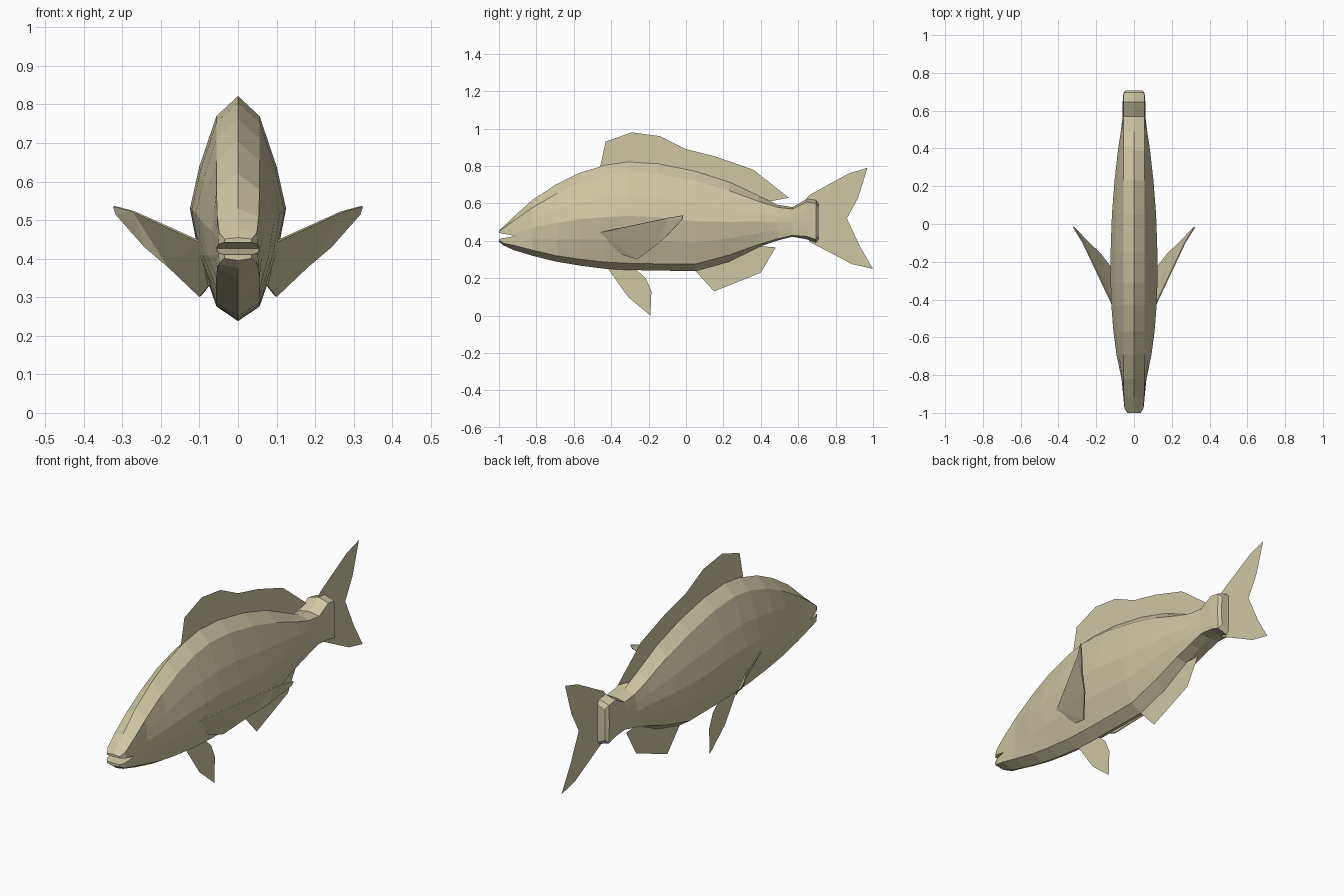
import bpy, bmesh
from mathutils import Vector

cube = bpy.data.objects.get("Cube")
if cube:
    bpy.data.objects.remove(cube, do_unlink=True)

# One khaki material for the whole fish
khaki = bpy.data.materials.new("khaki")
khaki.use_nodes = True
COLOUR = (0.62, 0.57, 0.37, 1.0)
khaki.diffuse_color = COLOUR
bsdf = khaki.node_tree.nodes["Principled BSDF"]
bsdf.inputs["Base Color"].default_value = COLOUR
bsdf.inputs["Roughness"].default_value = 0.8


def make_object(name, bm):
    mesh = bpy.data.meshes.new(name)
    bm.to_mesh(mesh)
    bm.free()
    mesh.materials.append(khaki)
    obj = bpy.data.objects.new(name, mesh)
    bpy.context.collection.objects.link(obj)
    return obj


def sheet(name, points):
    """Flat fin as one thin polygon."""
    bm = bmesh.new()
    bm.faces.new([bm.verts.new(p) for p in points])
    bmesh.ops.triangulate(bm, faces=bm.faces[:])
    return make_object(name, bm)


# Body stations: y, top, bottom, half width, top ridge height, keel height
STATIONS = [
    (-1.00, 0.455, 0.395, 0.036, 0.004, 0.006),
    (-0.975, 0.478, 0.375, 0.051, 0.010, 0.012),
    (-0.92, 0.530, 0.350, 0.056, 0.022, 0.026),
    (-0.82, 0.620, 0.320, 0.066, 0.042, 0.030),
    (-0.69, 0.704, 0.288, 0.093, 0.050, 0.032),
    (-0.57, 0.763, 0.268, 0.109, 0.052, 0.034),
    (-0.43, 0.805, 0.250, 0.120, 0.052, 0.036),
    (-0.31, 0.822, 0.244, 0.124, 0.052, 0.036),
    (-0.15, 0.812, 0.241, 0.124, 0.052, 0.036),
    (0.05, 0.772, 0.238, 0.117, 0.052, 0.038),
    (0.23, 0.715, 0.288, 0.103, 0.046, 0.036),
    (0.39, 0.640, 0.367, 0.085, 0.030, 0.014),
    (0.49, 0.593, 0.402, 0.070, 0.014, 0.008),
    (0.57, 0.580, 0.422, 0.060, 0.010, 0.008),
    (0.645, 0.624, 0.408, 0.060, 0.016, 0.016),
    (0.695, 0.618, 0.390, 0.056, 0.018, 0.018),
    (0.708, 0.600, 0.408, 0.042, 0.018, 0.018),
]


def section(y, top, bottom, w, ridge, keel):
    s = min(0.056, w * 0.96)
    zm = (top + bottom) / 2
    zu, zl = top - ridge, bottom + keel
    bulge = s + (w - s) * 0.65
    right = [(s, zu), (bulge, zu * 0.45 + zm * 0.55), (w, zm),
             (bulge, zl * 0.5 + zm * 0.5), (s, zl)]
    half = [Vector((x, y, z)) for x, z in right]
    other = [Vector((-x, y, z)) for x, z in reversed(right)]
    return [Vector((0, y, top))] + half + [Vector((0, y, bottom))] + other


# Body lofted through the stations
bm = bmesh.new()
rings = [[bm.verts.new(p) for p in section(*st)] for st in STATIONS]
n = len(rings[0])
for a, b in zip(rings, rings[1:]):
    for i in range(n):
        j = (i + 1) % n
        bm.faces.new((a[i], a[j], b[j], b[i]))
bm.faces.new(rings[0])
bm.faces.new(rings[-1])
bmesh.ops.recalc_face_normals(bm, faces=bm.faces[:])
body = make_object("body", bm)

# Mouth: wedge cut out of the snout
bm = bmesh.new()
wedge = [(-1.03, 0.448), (-0.912, 0.426), (-1.03, 0.405)]
left = [bm.verts.new((0.2, y, z)) for y, z in wedge]
right = [bm.verts.new((-0.2, y, z)) for y, z in wedge]
bm.faces.new(left)
bm.faces.new(right)
for i in range(3):
    j = (i + 1) % 3
    bm.faces.new((left[i], left[j], right[j], right[i]))
bmesh.ops.recalc_face_normals(bm, faces=bm.faces[:])
cutter = make_object("mouth_cutter", bm)
cutter.hide_render = True
cut = body.modifiers.new("mouth", 'BOOLEAN')
cut.operation = 'DIFFERENCE'
cut.solver = 'EXACT'
cut.object = cutter
bpy.context.view_layer.objects.active = body
bpy.ops.object.modifier_apply(modifier=cut.name)
bpy.data.objects.remove(cutter, do_unlink=True)

# Fins on the centre plane, outlined in (y, z)
FINS = {
    "dorsal_fin": [(-0.46, 0.79), (-0.43, 0.93), (-0.29, 0.98), (-0.14, 0.96),
                   (0.0, 0.89), (0.16, 0.85), (0.36, 0.78), (0.55, 0.63),
                   (0.44, 0.61), (0.25, 0.69), (0.0, 0.77), (-0.3, 0.80)],
    "tail_fin": [(0.64, 0.62), (0.66, 0.645), (0.87, 0.76), (0.97, 0.79),
                 (0.92, 0.63), (0.86, 0.52), (0.93, 0.37), (1.0, 0.25),
                 (0.89, 0.275), (0.66, 0.395)],
    "pelvic_fin": [(-0.43, 0.27), (-0.31, 0.10), (-0.19, 0.0), (-0.185, 0.13),
                   (-0.215, 0.20), (-0.27, 0.25)],
    "anal_fin": [(0.04, 0.25), (0.15, 0.13), (0.40, 0.23), (0.48, 0.365),
                 (0.39, 0.372), (0.23, 0.30)],
}
for name, outline in FINS.items():
    sheet(name, [(0, y, z) for y, z in outline])

# Pair of pectoral fins sweeping out and back
PECTORAL = [(0.100, -0.46, 0.445), (0.27, -0.10, 0.522), (0.322, -0.015, 0.536),
            (0.315, -0.02, 0.515), (0.24, -0.10, 0.43), (0.18, -0.155, 0.38),
            (0.098, -0.26, 0.302), (0.075, -0.35, 0.330)]
for side, sx in (("left", 1), ("right", -1)):
    fin = sheet(side + "_pectoral_fin", [(sx * x, y, z) for x, y, z in PECTORAL])
    solid = fin.modifiers.new("thickness", 'SOLIDIFY')
    solid.thickness = 0.006
    solid.offset = 0
